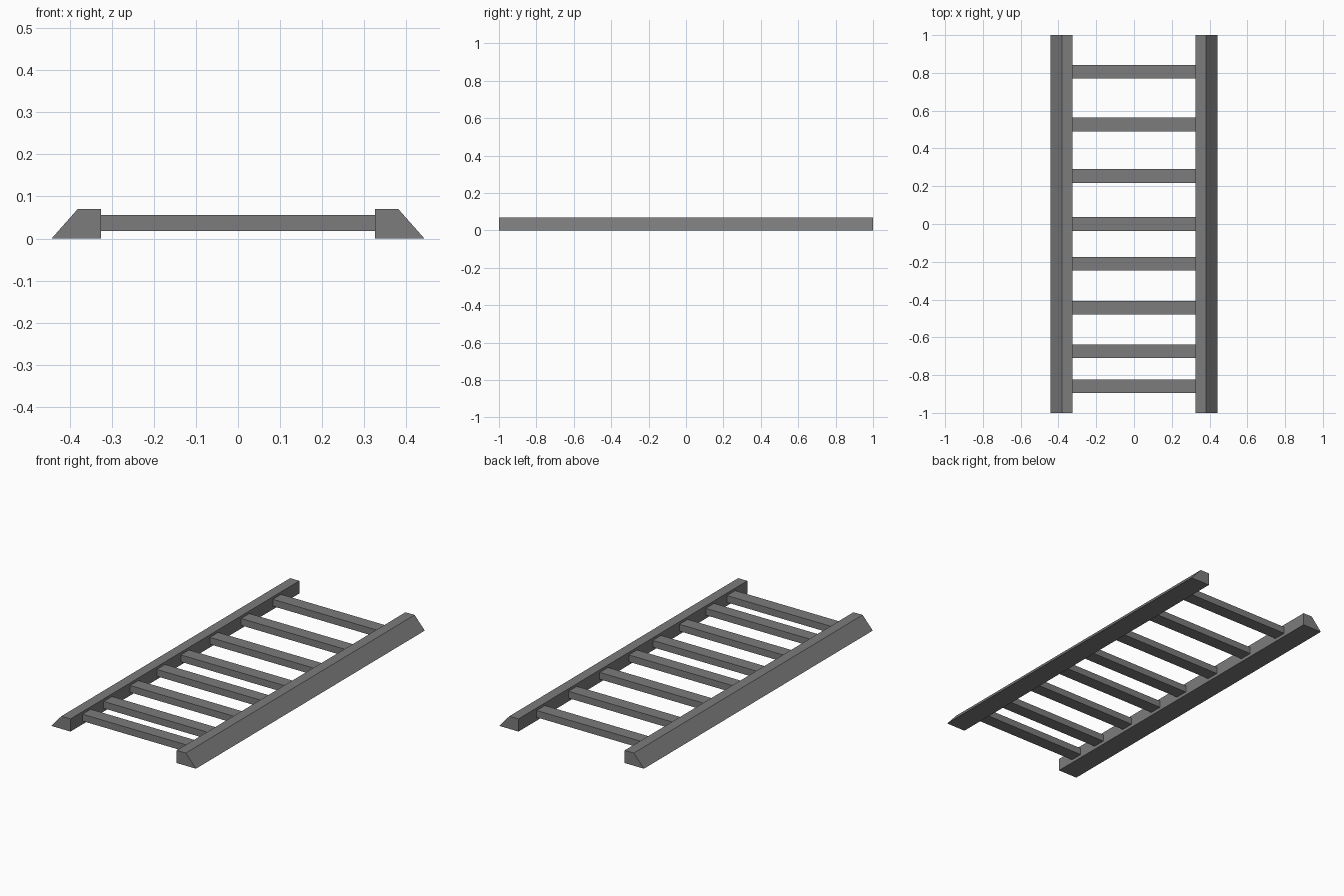
import bpy, bmesh

if "Cube" in bpy.data.objects:
    bpy.data.objects.remove(bpy.data.objects["Cube"])

HALF_LEN = 1.0
INNER_X = 0.325
RUNG_Y = [0.805, 0.527, 0.254, 0.0, -0.21, -0.443, -0.674, -0.859]

dark = bpy.data.materials.new("dark_grey")
dark.diffuse_color = (0.2, 0.2, 0.2, 1)
dark.use_nodes = True
dark.node_tree.nodes["Principled BSDF"].inputs["Base Color"].default_value = dark.diffuse_color


def extrude_y(name, profile, y0, y1):
    """Extrude a closed (x, z) profile along y, capped at both ends."""
    bm = bmesh.new()
    near = [bm.verts.new((x, y0, z)) for x, z in profile]
    far = [bm.verts.new((x, y1, z)) for x, z in profile]
    bm.faces.new(near)
    bm.faces.new(far)
    n = len(profile)
    for i in range(n):
        j = (i + 1) % n
        bm.faces.new((near[i], near[j], far[j], far[i]))
    bmesh.ops.recalc_face_normals(bm, faces=bm.faces[:])
    mesh = bpy.data.meshes.new(name)
    bm.to_mesh(mesh)
    bm.free()
    mesh.materials.append(dark)
    bpy.context.collection.objects.link(bpy.data.objects.new(name, mesh))


# Side rails: square inside, sloped outside
for side, label in ((-1, "left"), (1, "right")):
    profile = [(side * x, z) for x, z in
               ((INNER_X, 0), (0.443, 0), (0.381, 0.07), (INNER_X, 0.07))]
    extrude_y(label + "_rail", profile, -HALF_LEN, HALF_LEN)

# Rungs: flat bars spanning between the rails
rung_profile = [(-INNER_X, 0.018), (INNER_X, 0.018),
                (INNER_X, 0.056), (-INNER_X, 0.056)]
for i, y in enumerate(RUNG_Y, 1):
    extrude_y(f"rung_{i}", rung_profile, y - 0.036, y + 0.036)
